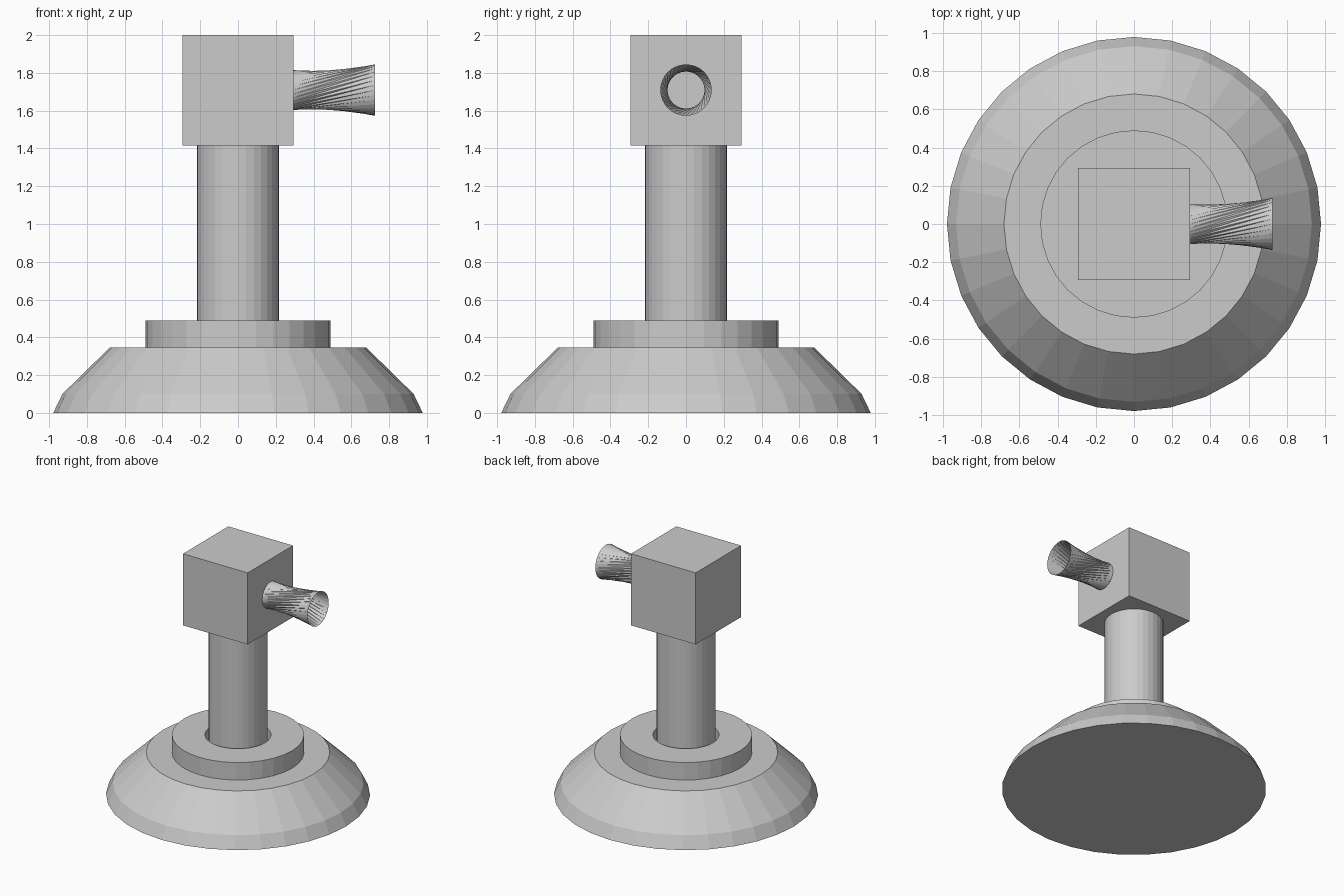
import bpy, bmesh
from math import sin, cos, pi, radians

if "Cube" in bpy.data.objects:
    bpy.data.objects.remove(bpy.data.objects["Cube"])

SIDES = 32


def finish(name, bm, recalc=True):
    if recalc:
        bmesh.ops.recalc_face_normals(bm, faces=bm.faces)
    mesh = bpy.data.meshes.new(name)
    bm.to_mesh(mesh)
    bm.free()
    obj = bpy.data.objects.new(name, mesh)
    bpy.context.collection.objects.link(obj)
    return obj


def lathe(name, profile, closed=False):
    """Spin (radius, z) points about z; open profiles get flat end caps."""
    bm = bmesh.new()
    rings = [[bm.verts.new((r * cos(2 * pi * i / SIDES), r * sin(2 * pi * i / SIDES), z))
              for i in range(SIDES)] for r, z in profile]
    pairs = list(zip(rings, rings[1:]))
    if closed:
        pairs.append((rings[-1], rings[0]))
    else:
        bm.faces.new(rings[0][::-1])
        bm.faces.new(rings[-1])
    for a, b in pairs:
        for i in range(SIDES):
            j = (i + 1) % SIDES
            bm.faces.new((a[i], a[j], b[j], b[i]))
    return finish(name, bm)


# Sloped base, collar with a clearance hole, and column
lathe("base", [(0.978, 0), (0.93, 0.10), (0.68, 0.345)])
lathe("collar", [(0.245, 0.345), (0.49, 0.345), (0.49, 0.488), (0.245, 0.488)], closed=True)
lathe("column", [(0.218, 0.345), (0.218, 1.415)])

# Cube head
bm = bmesh.new()
bmesh.ops.create_cube(bm, size=0.585)
bmesh.ops.translate(bm, verts=bm.verts, vec=(0, 0, 1.7075))
finish("head", bm)

# Open flared nozzle: two rings joined by straight, twisted strips
bm = bmesh.new()
rings = []
for x, r, twist in ((0.29, 0.106, 0), (0.725, 0.136, radians(56.25))):
    rings.append([bm.verts.new((x, r * sin(2 * pi * i / SIDES + twist),
                                1.709 + r * cos(2 * pi * i / SIDES + twist)))
                  for i in range(SIDES)])
a, b = rings
for i in range(SIDES):
    j = (i + 1) % SIDES
    bm.faces.new((a[i], b[i], b[j]))
    bm.faces.new((a[i], b[j], a[j]))
# Point the strips outward
bm.normal_update()
face = bm.faces[:][0] if len(bm.faces) else None
mid = face.calc_center_median()
if face.normal.y * mid.y + face.normal.z * (mid.z - 1.709) < 0:
    bmesh.ops.reverse_faces(bm, faces=bm.faces)
finish("nozzle", bm, recalc=False)
